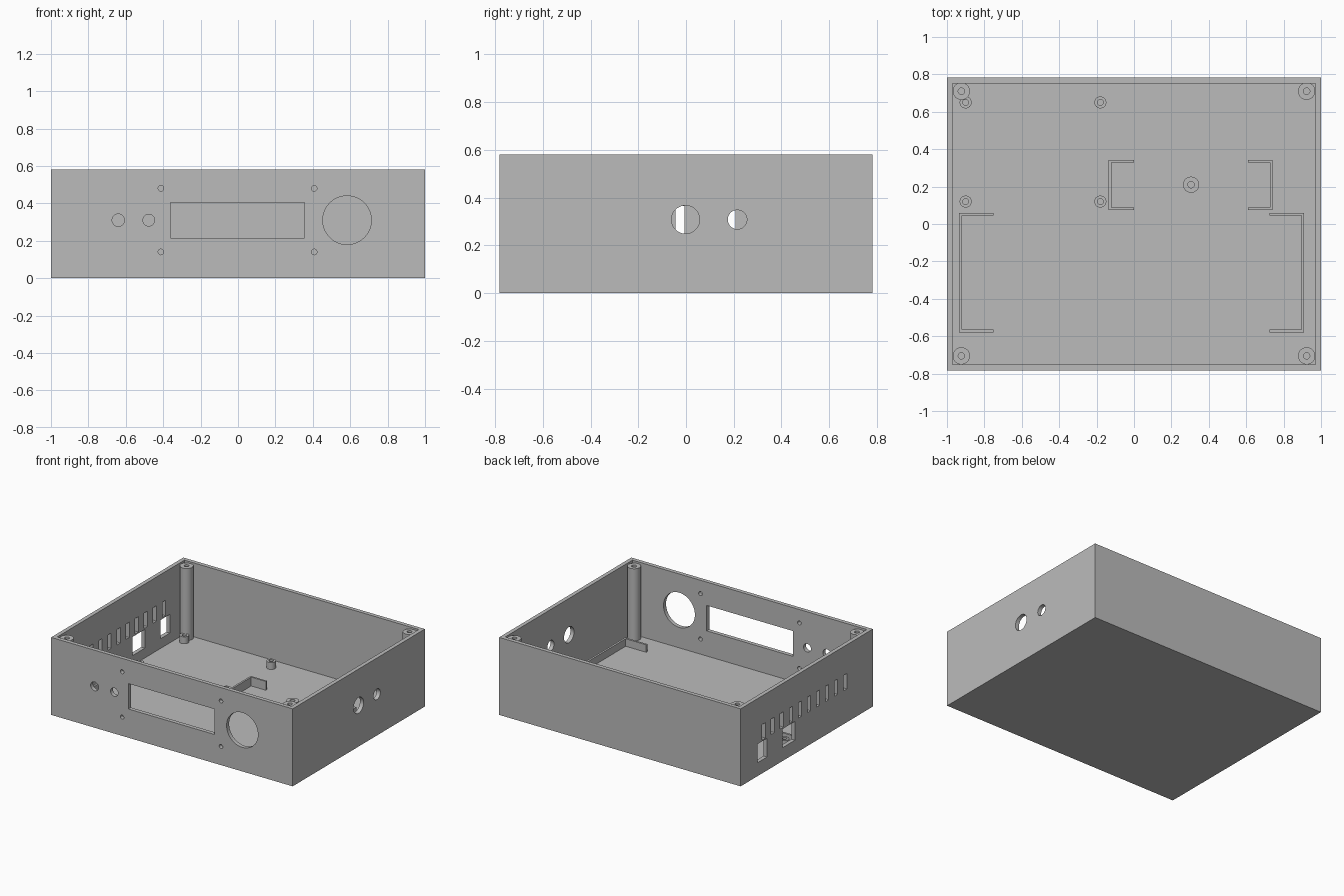
import bpy, bmesh, math
from mathutils import Matrix, Vector

if "Cube" in bpy.data.objects:
    bpy.data.objects.remove(bpy.data.objects["Cube"], do_unlink=True)

grey = bpy.data.materials.new("plain grey")
grey.use_nodes = True
grey.diffuse_color = (0.5, 0.5, 0.5, 1)
grey.node_tree.nodes["Principled BSDF"].inputs["Base Color"].default_value = (0.5, 0.5, 0.5, 1)

WIDTH, DEPTH, HEIGHT = 2.0, 1.564, 0.58
WALL, FLOOR = 0.03, 0.027
X, Y = WIDTH / 2, DEPTH / 2


def box(bm, low, high):
    low, high = Vector(low), Vector(high)
    matrix = Matrix.Translation((low + high) / 2) @ Matrix.Diagonal((*(high - low), 1))
    bmesh.ops.create_cube(bm, size=1, matrix=matrix)


def rod(bm, centre, radius, length, axis):
    turn = {"X": Matrix.Rotation(math.pi / 2, 4, "Y"),
            "Y": Matrix.Rotation(math.pi / 2, 4, "X")}[axis]
    bmesh.ops.create_cone(bm, cap_ends=True, segments=48, radius1=radius, radius2=radius,
                          depth=length, matrix=Matrix.Translation(centre) @ turn)


def finish(name, bm):
    mesh = bpy.data.meshes.new(name)
    bm.to_mesh(mesh)
    bm.free()
    mesh.materials.append(grey)
    obj = bpy.data.objects.new(name, mesh)
    bpy.context.collection.objects.link(obj)
    return obj


def smooth(obj):
    bpy.ops.object.select_all(action="DESELECT")
    obj.select_set(True)
    bpy.context.view_layer.objects.active = obj
    bpy.ops.object.shade_smooth_by_angle(angle=math.radians(30))


def cut(obj, cutter):
    # Apply a boolean cut and discard the cutter
    cutter.hide_render = True
    mod = obj.modifiers.new("cut", "BOOLEAN")
    mod.operation, mod.solver, mod.object = "DIFFERENCE", "EXACT", cutter
    bpy.context.view_layer.objects.active = obj
    bpy.ops.object.modifier_apply(modifier=mod.name)
    bpy.data.objects.remove(cutter, do_unlink=True)


def tube(name, x, y, outer, inner, top):
    # Hollow round post, spun from a rectangular profile
    bm = bmesh.new()
    bottom = FLOOR - 0.005
    profile = [(inner, bottom), (outer, bottom), (outer, top), (inner, top)]
    verts = [bm.verts.new((r, 0, z)) for r, z in profile]
    edges = [bm.edges.new((verts[i], verts[(i + 1) % 4])) for i in range(4)]
    bmesh.ops.spin(bm, geom=verts + edges, cent=(0, 0, 0), axis=(0, 0, 1),
                   angle=math.tau, steps=40)
    bmesh.ops.remove_doubles(bm, verts=bm.verts, dist=0.0001)
    bmesh.ops.recalc_face_normals(bm, faces=bm.faces)
    bmesh.ops.translate(bm, verts=bm.verts, vec=(x, y, 0))
    smooth(finish(name, bm))


def bracket(name, back, tip, y0, y1, thick, top):
    # C-shaped rail: extruded outline with a back wall and two arms
    inner = back + math.copysign(thick, tip - back)
    outline = [(back, y0), (tip, y0), (tip, y0 + thick), (inner, y0 + thick),
               (inner, y1 - thick), (tip, y1 - thick), (tip, y1), (back, y1)]
    bm = bmesh.new()
    face = bm.faces.new([bm.verts.new((x, y, FLOOR - 0.005)) for x, y in outline])
    new = bmesh.ops.extrude_face_region(bm, geom=[face])["geom"]
    bmesh.ops.translate(bm, verts=[v for v in new if isinstance(v, bmesh.types.BMVert)],
                        vec=(0, 0, top - FLOOR + 0.005))
    bmesh.ops.recalc_face_normals(bm, faces=bm.faces)
    finish(name, bm)


# Open-topped case
bm = bmesh.new()
box(bm, (-X, -Y, 0), (X, Y, HEIGHT))
case = finish("case", bm)
bm = bmesh.new()
box(bm, (-X + WALL, -Y + WALL, FLOOR), (X - WALL, Y - WALL, HEIGHT + 0.2))
cut(case, finish("cavity_cutter", bm))

# Openings through the walls
bm = bmesh.new()
box(bm, (-0.36, -Y - 0.1, 0.215), (0.355, -Y + 0.1, 0.405))
front_holes = [(0.583, 0.31, 0.13), (-0.64, 0.31, 0.033), (-0.477, 0.31, 0.031)]
front_holes += [(x, z, 0.015) for x in (-0.412, 0.407) for z in (0.14, 0.48)]
for x, z, r in front_holes:
    rod(bm, (x, -Y, z), r, 0.2, "Y")
for y, r in ((-0.002, 0.059), (0.215, 0.04)):
    rod(bm, (X, y, 0.308), r, 0.2, "X")
for i in range(10):
    y = 0.509 - 0.107 * i
    box(bm, (-X - 0.1, y - 0.019, 0.25), (-X + 0.1, y + 0.019, 0.365))
for y0, y1 in ((0.47, 0.58), (0.14, 0.285)):
    box(bm, (-X - 0.1, y0, 0.1), (-X + 0.1, y1, 0.24))
cut(case, finish("opening_cutter", bm))
smooth(case)

# Corner screw posts
for side, x in (("right", -0.923), ("left", 0.923)):
    for end, y in (("front", -0.705), ("back", 0.71)):
        tube(f"{end}_{side}_corner_post", x, y, 0.046, 0.017, 0.567)

# Board standoffs and the single support
for i, x in enumerate((-0.9, -0.18)):
    for j, y in enumerate((0.12, 0.65)):
        tube(f"standoff_{i}_{j}", x, y, 0.032, 0.016, 0.078)
tube("support_post", 0.305, 0.21, 0.043, 0.017, 0.078)

# Rails on the floor
bracket("small_right_rail", -0.135, 0.0, 0.075, 0.343, 0.014, 0.093)
bracket("small_left_rail", 0.74, 0.61, 0.075, 0.343, 0.014, 0.093)
bracket("large_right_rail", -0.935, -0.75, -0.58, 0.06, 0.015, 0.083)
bracket("large_left_rail", 0.91, 0.725, -0.58, 0.06, 0.015, 0.083)
